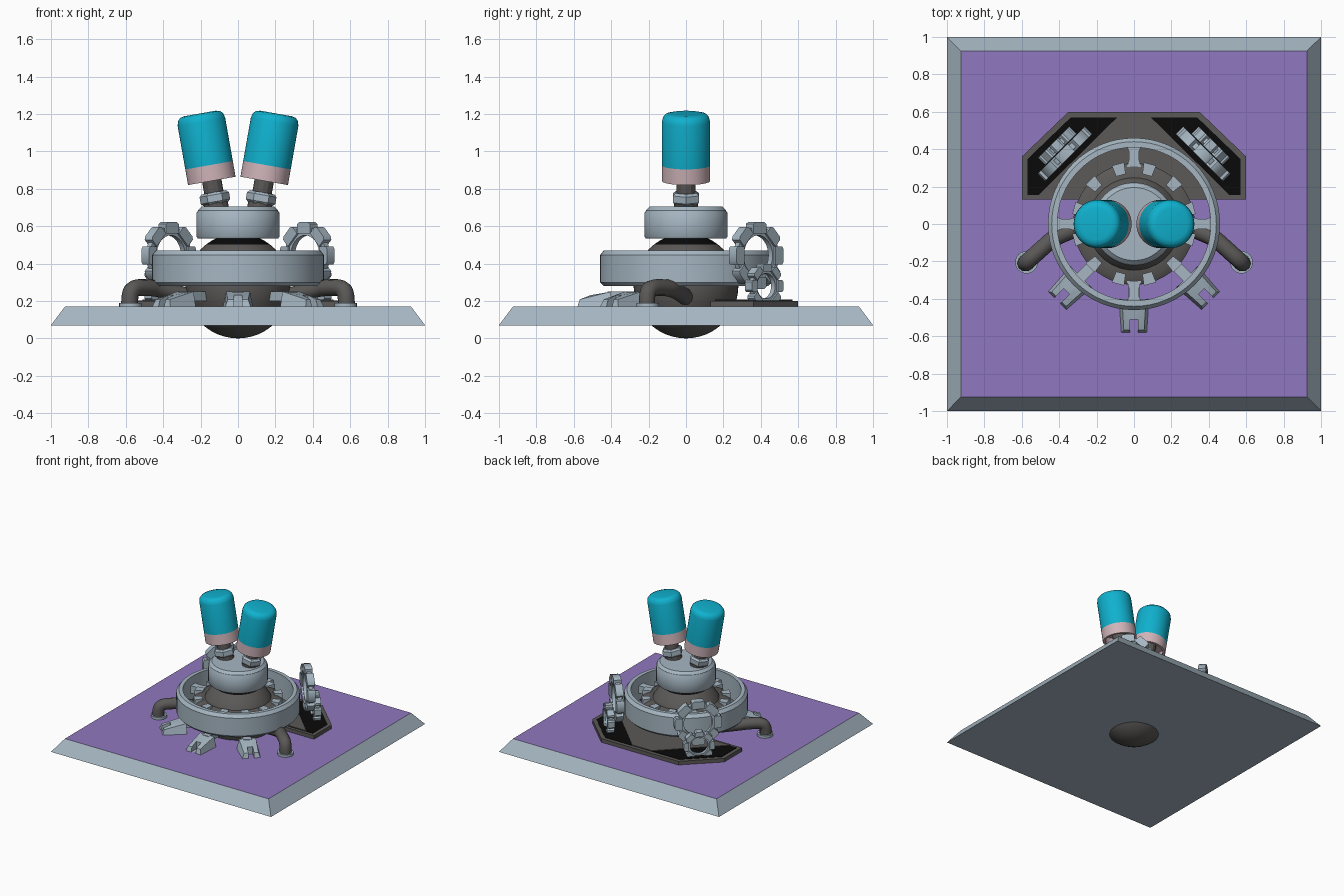
import bpy, bmesh
from math import sin, cos, pi, radians, sqrt
from mathutils import Matrix, Vector

cube = bpy.data.objects.get("Cube")
if cube:
    bpy.data.objects.remove(cube, do_unlink=True)


def material(name, rgb):
    m = bpy.data.materials.new(name)
    m.use_nodes = True
    m.diffuse_color = (*rgb, 1)
    m.node_tree.nodes["Principled BSDF"].inputs["Base Color"].default_value = (*rgb, 1)
    return m


STEEL = material("steel", (0.38, 0.47, 0.54))
DARK = material("dark_grey", (0.105, 0.1, 0.097))
BLACK = material("black", (0.003, 0.003, 0.003))
PURPLE = material("purple", (0.28, 0.185, 0.52))
CYAN = material("cyan", (0.005, 0.44, 0.62))
PINK = material("pink", (0.63, 0.46, 0.49))


def finish(bm, name, mats, matrix=Matrix(), rule=None, angle=35):
    bmesh.ops.remove_doubles(bm, verts=bm.verts, dist=0.0001)
    bmesh.ops.recalc_face_normals(bm, faces=bm.faces)
    for f in bm.faces:
        f.smooth = True
        if rule:
            f.material_index = int(rule(f))
    bm.transform(matrix)
    mesh = bpy.data.meshes.new(name)
    bm.to_mesh(mesh)
    bm.free()
    mesh.set_sharp_from_angle(angle=radians(angle))
    for m in mats:
        mesh.materials.append(m)
    ob = bpy.data.objects.new(name, mesh)
    bpy.context.collection.objects.link(ob)
    return ob


def lathe(name, profile, mats, sides=48, closed=False, **kw):
    """Spin a list of (radius, height) around z."""
    bm = bmesh.new()
    rings = [[bm.verts.new((r * cos(2 * pi * i / sides), r * sin(2 * pi * i / sides), z))
              for i in range(sides)] for r, z in profile]
    pairs = list(zip(rings, rings[1:])) + ([(rings[-1], rings[0])] if closed else [])
    for a, b in pairs:
        for i in range(sides):
            j = (i + 1) % sides
            bm.faces.new((a[i], a[j], b[j], b[i]))
    return finish(bm, name, mats, **kw)


def add_prism(bm, outline, z0, z1, scale=1.0):
    """Extrude an xy outline upwards, optionally tapering it."""
    low = [bm.verts.new((x, y, z0)) for x, y in outline]
    top = [bm.verts.new((x * scale, y * scale, z1)) for x, y in outline]
    bm.faces.new(low[::-1])
    bm.faces.new(top)
    n = len(low)
    for i in range(n):
        bm.faces.new((low[i], low[(i + 1) % n], top[(i + 1) % n], top[i]))


def prism(name, outline, z0, z1, mats, scale=1.0, **kw):
    bm = bmesh.new()
    add_prism(bm, outline, z0, z1, scale)
    return finish(bm, name, mats, **kw)


def rect(x0, x1, y0, y1):
    return [(x0, y0), (x1, y0), (x1, y1), (x0, y1)]


def turn(angle):
    return Matrix.Rotation(radians(angle), 4, 'Z')


# Square base with sloping sides and a coloured top
prism("base_plate", rect(-1, 1, -1, 1), 0.07, 0.17, [STEEL, PURPLE], scale=0.925,
      rule=lambda f: f.calc_center_median().z > 0.16, angle=20)

# Ball through the base, with a dark neck under the cap
R = 0.28
ball = [(R * sin(pi * i / 24), R - R * cos(pi * i / 24)) for i in range(25)]
lathe("ball_core", ball, [DARK, BLACK],
      rule=lambda f: f.calc_center_median().z > 0.51)

# Large ring around the ball
lathe("outer_ring", [(0.41, 0.28), (0.44, 0.28), (0.46, 0.3), (0.46, 0.445),
                     (0.44, 0.47), (0.41, 0.47)], [STEEL], closed=True, sides=64)

# Collar with lugs, and spokes out to the ring
lathe("collar", [(0.22, 0.32), (0.325, 0.32), (0.325, 0.39), (0.29, 0.41), (0.22, 0.41)],
      [DARK], closed=True)
for i in range(12):
    prism("collar_lug", [(0.27, -0.026), (0.332, -0.034), (0.332, 0.034), (0.27, 0.026)],
          0.34, 0.425, [STEEL], matrix=turn(15 + 30 * i))
for i in range(4):
    prism("ring_spoke", [(0.3, -0.04), (0.34, -0.028), (0.39, -0.028), (0.42, -0.04),
                         (0.42, 0.04), (0.39, 0.028), (0.34, 0.028), (0.3, 0.04)],
          0.34, 0.4, [STEEL], matrix=turn(90 * i))

# Cap on top of the ball
lathe("cap", [(0, 0.535), (0.215, 0.535), (0.222, 0.545), (0.222, 0.67), (0.215, 0.68),
              (0.215, 0.685), (0.195, 0.705), (0, 0.705)], [STEEL])

# Two tilted canisters on threaded necks
for s, side in ((1, "left"), (-1, "right")):
    tilt = Matrix.Translation((s * 0.14, 0, 0.842)) @ Matrix.Rotation(radians(10 * s), 4, 'Y')
    lathe(side + "_canister",
          [(0, 0.06), (0.11, 0.06), (0.11, 0), (0.129, 0), (0.129, 0.085), (0.129, 0.32),
           (0.123, 0.345), (0.108, 0.361), (0.085, 0.366), (0, 0.366)], [CYAN, PINK],
          matrix=tilt, rule=lambda f: f.calc_center_median().z < 0.084)
    lathe(side + "_neck", [(0.065, -0.16), (0.065, -0.12), (0.052, -0.11), (0.052, 0.07)],
          [DARK], sides=12, matrix=tilt, angle=20)
    lathe(side + "_neck_nut", [(0, -0.125), (0.066, -0.125), (0.08, -0.112), (0.08, -0.075),
                               (0.066, -0.062), (0, -0.062)], [STEEL], sides=6,
          matrix=tilt, angle=15)

# Rear platform: rim, black floor and raised middle panel
edge = [(0.6, 0.13), (0.6, 0.36), (0.35, 0.6)]
edge += [(-x, y) for x, y in reversed(edge)]
prism("rear_platform", edge, 0.168, 0.2, [DARK])
floor = [(0.57, 0.155), (0.57, 0.347), (0.338, 0.57)]
floor += [(-x, y) for x, y in reversed(floor)]
prism("platform_floor", floor, 0.197, 0.203, [BLACK])
prism("platform_panel", [(-0.51, 0.155), (0.51, 0.155), (0.09, 0.57), (-0.09, 0.57)],
      0.2, 0.207, [DARK])


# Upright toothed wheels standing on the platform
def wheel(name, inner, outer, tip, thick, center, angle):
    m = (Matrix.Translation(center) @ turn(angle) @ Matrix.Rotation(pi / 2, 4, 'X'))
    h = thick / 2
    lathe(name, [(inner, -h), (outer, -h), (outer, h), (inner, h)], [STEEL], sides=32,
          closed=True, matrix=m)
    w = tip * 0.24
    for i in range(8):
        prism(name + "_tooth", [(inner + 0.01, -w * 1.15), (tip - 0.01, -w * 1.15),
                                (tip, -w * 0.8), (tip, w * 0.8),
                                (tip - 0.01, w * 1.15), (inner + 0.01, w * 1.15)],
              -h * 1.8, h * 1.8, [STEEL], matrix=m @ turn(45 * i))


for s, side in ((1, "left"), (-1, "right")):
    wheel(side + "_large_wheel", 0.108, 0.155, 0.178, 0.032, (s * 0.37, 0.375, 0.443), -45 * s)
    wheel(side + "_small_wheel", 0.068, 0.1, 0.118, 0.03, (s * 0.41, 0.418, 0.28), -45 * s)


# Three slotted clamps on the base, fixed to the ball by stems
def clamp(angle):
    m = turn(angle)
    half = [(0.40, 0.08), (0.58, 0.068), (0.58, 0.021), (0.51, 0.021)]
    outline = half + [(r, -w) for r, w in reversed(half)]
    bm = bmesh.new()
    add_prism(bm, outline, 0.17, 0.25)
    for v in bm.verts:
        if v.co.z > 0.2:
            # Slope the top down to the front and lean the sides in
            v.co.z = 0.25 - max(0, v.co.x - 0.45) * 0.32
            if abs(v.co.y) > 0.03:
                v.co.y *= 0.8
            if v.co.x > 0.55:
                v.co.x -= 0.012
    bmesh.ops.triangulate(bm, faces=[f for f in bm.faces if len(f.verts) > 4])
    finish(bm, "clamp", [STEEL], matrix=m)
    prism("clamp_stem", rect(0.24, 0.42, -0.03, 0.03), 0.2, 0.25, [STEEL], matrix=m)


for a in (-135, -90, -45):
    clamp(a)


# Bent pipes from the ball down to the base
for s, side in ((1, "left"), (-1, "right")):
    curve = bpy.data.curves.new(side + "_pipe", 'CURVE')
    curve.dimensions = '3D'
    curve.bevel_depth = 0.045
    curve.bevel_resolution = 3
    curve.resolution_u = 5
    spline = curve.splines.new('NURBS')
    points = [(0.58, -0.21, 0.17), (0.58, -0.21, 0.24), (0.555, -0.187, 0.272),
              (0.48, -0.12, 0.272), (0.42, -0.065, 0.265), (0.24, 0.0, 0.22)]
    spline.points.add(len(points) - 1)
    for p, (x, y, z) in zip(spline.points, points):
        p.co = (s * x, y, z, 1)
    spline.use_endpoint_u = True
    spline.order_u = 3
    curve.materials.append(DARK)
    pipe = bpy.data.objects.new(side + "_pipe", curve)
    bpy.context.collection.objects.link(pipe)
    lathe(side + "_pipe_flange", [(0.045, 0.19), (0.06, 0.19), (0.06, 0.169)], [STEEL],
          sides=24, matrix=Matrix.Translation((s * 0.575, -0.205, 0)))
